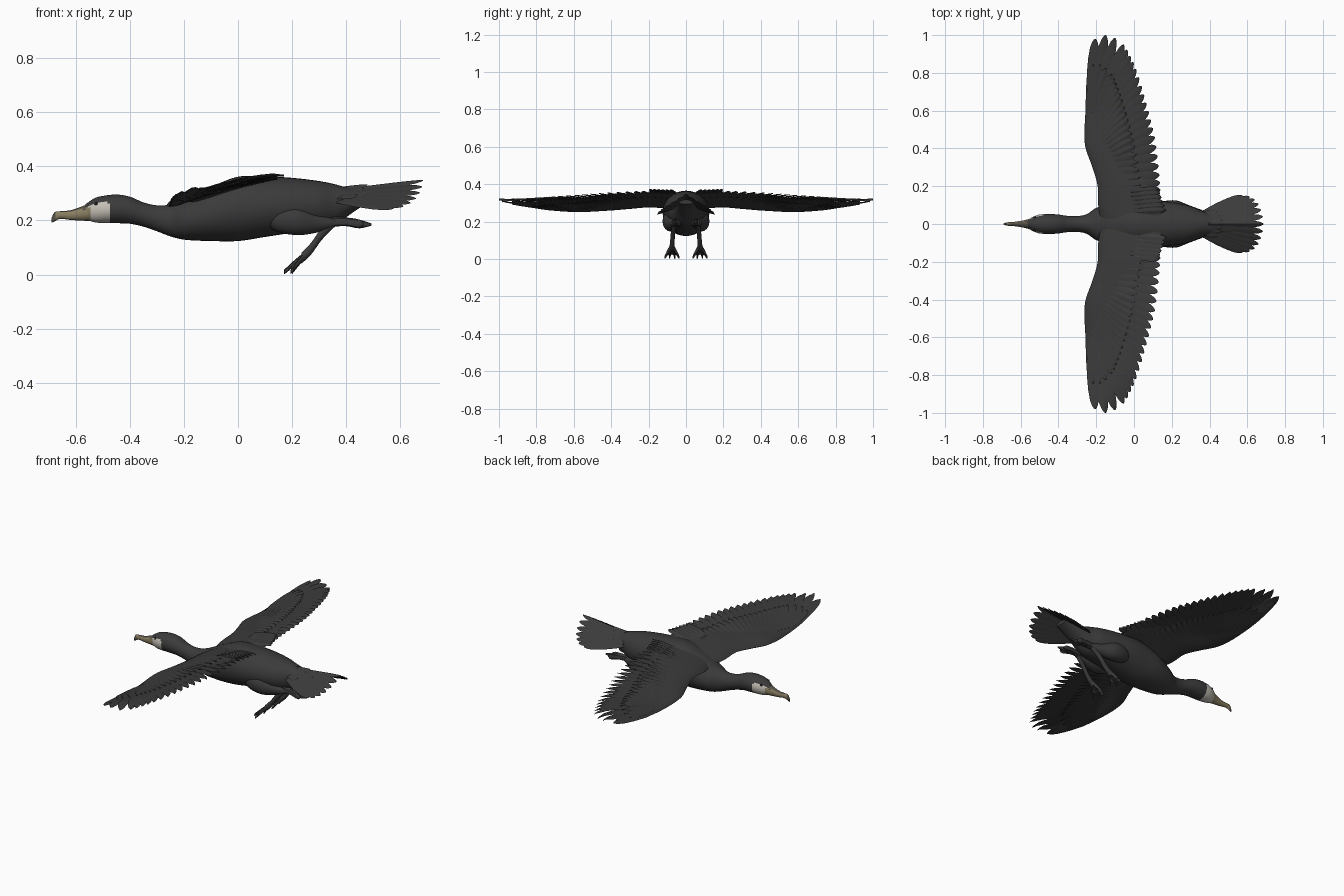
import bpy, bmesh, math
from mathutils import Vector

if "Cube" in bpy.data.objects:
    bpy.data.objects.remove(bpy.data.objects["Cube"], do_unlink=True)


def material(name, rgb):
    m = bpy.data.materials.new(name)
    m.use_nodes = True
    m.diffuse_color = (*rgb, 1)
    bsdf = next(n for n in m.node_tree.nodes if n.type == 'BSDF_PRINCIPLED')
    bsdf.inputs["Base Color"].default_value = (*rgb, 1)
    bsdf.inputs["Roughness"].default_value = 0.8
    return m


PLUMAGE = material("dark plumage", (0.043, 0.043, 0.043))
CHEEK = material("pale cheek", (0.55, 0.52, 0.46))
HORN = material("tan beak", (0.25, 0.21, 0.12))
RIDGE = material("dark beak ridge", (0.09, 0.08, 0.06))
EYE = material("eye black", (0.01, 0.01, 0.01))


def finish(name, bm, mats, rule=None, angle=40):
    bmesh.ops.recalc_face_normals(bm, faces=bm.faces)
    for f in bm.faces:
        f.smooth = True
        if rule:
            f.material_index = rule(f.calc_center_median())
    mesh = bpy.data.meshes.new(name)
    bm.to_mesh(mesh)
    bm.free()
    mesh.set_sharp_from_angle(angle=math.radians(angle))
    for m in mats:
        mesh.materials.append(m)
    ob = bpy.data.objects.new(name, mesh)
    bpy.context.collection.objects.link(ob)
    return ob


def sample(table, t):
    """Smooth interpolation of rows keyed by their first value."""
    t = min(max(t, table[0][0]), table[-1][0])
    i = 0
    while i < len(table) - 2 and t > table[i + 1][0]:
        i += 1
    a, b = table[i], table[i + 1]
    p, n = table[max(i - 1, 0)], table[min(i + 2, len(table) - 1)]
    h = b[0] - a[0]
    u = (t - a[0]) / h
    out = []
    for k in range(1, len(a)):
        ma = (b[k] - p[k]) / (b[0] - p[0]) * h
        mb = (n[k] - a[k]) / (n[0] - a[0]) * h
        out.append((2*u**3 - 3*u**2 + 1) * a[k] + (u**3 - 2*u**2 + u) * ma
                   + (3*u**2 - 2*u**3) * b[k] + (u**3 - u**2) * mb)
    return out


def skin(bm, rings):
    """Bridge rings of points and cap both ends."""
    vs = [[bm.verts.new(p) for p in r] for r in rings]
    n = len(vs[0])
    for a, b in zip(vs, vs[1:]):
        for i in range(n):
            bm.faces.new((a[i], a[(i + 1) % n], b[(i + 1) % n], b[i]))
    bm.faces.new(vs[0])
    bm.faces.new(vs[-1])


def tube(bm, rows, steps, sides=12):
    """Loft along x; rows are x, y, z, half height, half width."""
    rings = []
    for i in range(steps + 1):
        x = rows[0][0] + (rows[-1][0] - rows[0][0]) * i / steps
        y, z, hh, hw = sample(rows, x)
        rings.append([(x, y + hw * math.cos(a), z + hh * math.sin(a))
                      for a in (math.tau * k / sides for k in range(sides))])
    skin(bm, rings)


# body, neck and head in one loft
body = [(-.565, .232, .028, .022), (-.53, .238, .045, .04), (-.5, .241, .05, .05),
        (-.45, .243, .053, .053), (-.4, .238, .05, .05), (-.35, .222, .045, .043),
        (-.3, .208, .048, .042), (-.25, .2, .059, .052), (-.2, .202, .073, .085),
        (-.1, .224, .1, .115), (0, .243, .119, .123), (.1, .251, .112, .125),
        (.2, .256, .102, .115), (.3, .256, .09, .095), (.36, .258, .076, .07),
        (.42, .272, .046, .055), (.52, .305, .012, .04)]
bm = bmesh.new()
tube(bm, [(x, 0, z, h, w) for x, z, h, w in body], 120, 32)


def face_colour(c):
    if c.x < -.548 and c.z < .25:
        return 2
    return 1 if c.x < -.475 and c.z < .272 - abs(c.x + .5) * .35 else 0


finish("body", bm, [PLUMAGE, CHEEK, HORN], face_colour)

# hooked beak
bm = bmesh.new()
tube(bm, [(-.691, 0, .2, .008, .003), (-.68, 0, .213, .017, .007), (-.66, 0, .22, .014, .01),
          (-.62, 0, .22, .018, .013), (-.57, 0, .227, .028, .023), (-.54, 0, .232, .034, .032)], 30, 16)
finish("beak", bm, [HORN, RIDGE],
       lambda c: int(c.z > .232 + max(0, c.x + .62) * .2 or c.x < -.675))

# wing surface: leading x, trailing x, leading z, trailing z by span
WING = [(0, -.17, .15, .27, .355), (.1, -.19, .15, .275, .355), (.2, -.192, .142, .28, .36),
        (.3, -.22, .132, .272, .358), (.42, -.26, .118, .262, .352), (.6, -.257, .08, .254, .34),
        (.8, -.248, .02, .272, .325), (1, -.215, -.12, .303, .308)]


def wing_z(x, y):
    lead, trail, zl, zt = sample(WING, y)
    f = min(max((x - lead) / (trail - lead), 0), 1)
    return zl + (zt - zl) * f + .014 * math.sin(math.pi * f)


def tail_z(x, y):
    return .31 + (x - .4) * .12 - .58 * abs(y)


def feather(bm, root, tip, width, surface, lift=0, roll=0, side=1):
    """Thin closed vane with a raised quill, laid on a surface."""
    root, tip = Vector(root), Vector(tip)
    across = (tip - root).normalized().orthogonal()
    if across.x < 0:
        across = -across
    rings = []
    for s, w in ((0, .4), (.2, .75), (.45, 1), (.7, 1), (.85, .85), (.94, .58), (.985, .28), (1, .06)):
        ring = []
        for u, dz in ((-1, 0), (0, .005), (1, 0), (0, -.003)):
            p = root.lerp(tip, s) + across * (u * w * width)
            z = surface(p.x, p.y) + lift + roll * u + dz * (.3 + .7 * w)
            ring.append((p.x, p.y * side, z))
        rings.append(ring)
    skin(bm, rings)


TIPS = [(-.205, .98), (-.15, 1.0), (-.1, .985), (-.055, .95), (-.02, .89), (.01, .82), (.04, .73),
        (.065, .64), (.09, .55), (.11, .46), (.125, .36), (.135, .26), (.14, .18), (.147, .11)]
TIP_CURVE = [(i, *p) for i, p in enumerate(TIPS)]
ROOT_CURVE = [(0, -.236, .64), (3, -.215, .56), (6, -.19, .46), (9, -.15, .34), (13, -.1, .1)]
SPREAD = [0, 1, 2, 3] + [3 + .5 * k for k in range(1, 21)]

for label, s in (("left", -1), ("right", 1)):
    # smooth front part of the wing, an airfoil that narrows outward
    bm = bmesh.new()
    rings = []
    for i in range(33):
        y = .93 * i / 32
        lead, trail, _, _ = sample(WING, y)
        cover, thick = sample([(0, 1, .03), (.15, .9, .024), (.4, .55, .019), (.7, .42, .012), (.95, .3, .004)], y)
        ring = []
        for k in range(18):
            a = math.tau * k / 18
            x = lead + (trail - lead) * cover * (1 - math.cos(a)) / 2
            ring.append((x, s * y, wing_z(x, y) + thick * math.sin(a) * (.65 + .35 * math.cos(a))))
        rings.append(ring)
    skin(bm, rings)
    finish(label + "_wing_front", bm, [PLUMAGE])

    # flight feathers and shorter covert rows above and below
    for row, reach, lift, width in (("flight", 1, 0, .028), ("upper_covert", .6, .008, .022),
                                    ("lower_covert", .55, -.009, .022)):
        bm = bmesh.new()
        for t in SPREAD:
            root, tip = Vector(sample(ROOT_CURVE, t)), Vector(sample(TIP_CURVE, t))
            feather(bm, root, root.lerp(tip, reach), width, wing_z, lift, -.004, s)
        finish(f"{label}_{row}_feathers", bm, [PLUMAGE], angle=25)

    # shoulder feathers lying along the back
    bm = bmesh.new()
    for k in range(6):
        y = .06 + .022 * k
        feather(bm, (-.02, y), (.17 - .008 * k, y + .015), .018, wing_z, .012, -.004, s)
    finish(label + "_shoulder_feathers", bm, [PLUMAGE], angle=25)

    # thigh
    bm = bmesh.new()
    tube(bm, [(.1, s * .075, .2, .01, .01), (.14, s * .08, .205, .045, .035), (.22, s * .08, .2, .054, .045),
              (.29, s * .07, .19, .035, .03), (.36, s * .06, .19, .014, .014)], 20, 16)
    finish(label + "_thigh", bm, [PLUMAGE])

    # lowered shank and webbed foot
    bm = bmesh.new()
    tube(bm, [(.235, s * .075, .06, .02, .014), (.27, s * .073, .095, .022, .012),
              (.31, s * .068, .15, .022, .012), (.36, s * .06, .195, .016, .012)], 12)
    ends = [(.2, .038), (.17, .06), (.172, .088), (.195, .112)]
    for x, y in ends:
        tube(bm, [(x, s * y, .009, .008, .004), ((x + .25) / 2, s * (y + .075) / 2, .043, .011, .007),
                  (.25, s * .075, .075, .012, .008)], 8, 8)
    for (xa, ya), (xb, yb) in zip(ends, ends[1:]):
        web = [(.245, s * .075, .068), (xa + .012, s * ya, .017),
               ((xa + xb) / 2 + .02, s * (ya + yb) / 2, .024), (xb + .012, s * yb, .017)]
        skin(bm, [web, [(x, y, z + .005) for x, y, z in web]])
    finish(label + "_leg", bm, [PLUMAGE])

    # trailing toes under the tail
    bm = bmesh.new()
    for spread, end in ((-.018, .47), (0, .495), (.018, .465)):
        tube(bm, [(.32, s * .055, .195, .02, .014), (.4, s * (.055 + spread / 2), .195, .016, .012),
                  (.45, s * (.055 + spread), .187, .016, .01), (end, s * (.055 + spread), .185, .004, .004)], 12, 8)
    finish(label + "_trailing_toes", bm, [PLUMAGE])

    # eye
    bm = bmesh.new()
    bmesh.ops.create_uvsphere(bm, u_segments=12, v_segments=8, radius=.007)
    bmesh.ops.translate(bm, verts=bm.verts, vec=(-.525, s * .034, .262))
    finish(label + "_eye", bm, [EYE])

# fanned tail, drooping toward its edges
bm = bmesh.new()
for i in range(13):
    u = -1 + i / 6
    a = u * math.pi / 2
    feather(bm, (.34, .045 * u), (.575 + .11 * math.cos(a) ** .8 if abs(u) < 1 else .575, .15 * math.sin(a)),
            .021, tail_z, .004 * (1 - abs(u)), 0)
finish("tail_feathers", bm, [PLUMAGE], angle=25)

# short feathers over the base of the tail
bm = bmesh.new()
for i in range(7):
    u = -1 + i / 3
    feather(bm, (.3, .03 * u), (.48 - .04 * abs(u), .065 * u), .018, tail_z, .012, 0)
finish("tail_coverts", bm, [PLUMAGE], angle=25)
